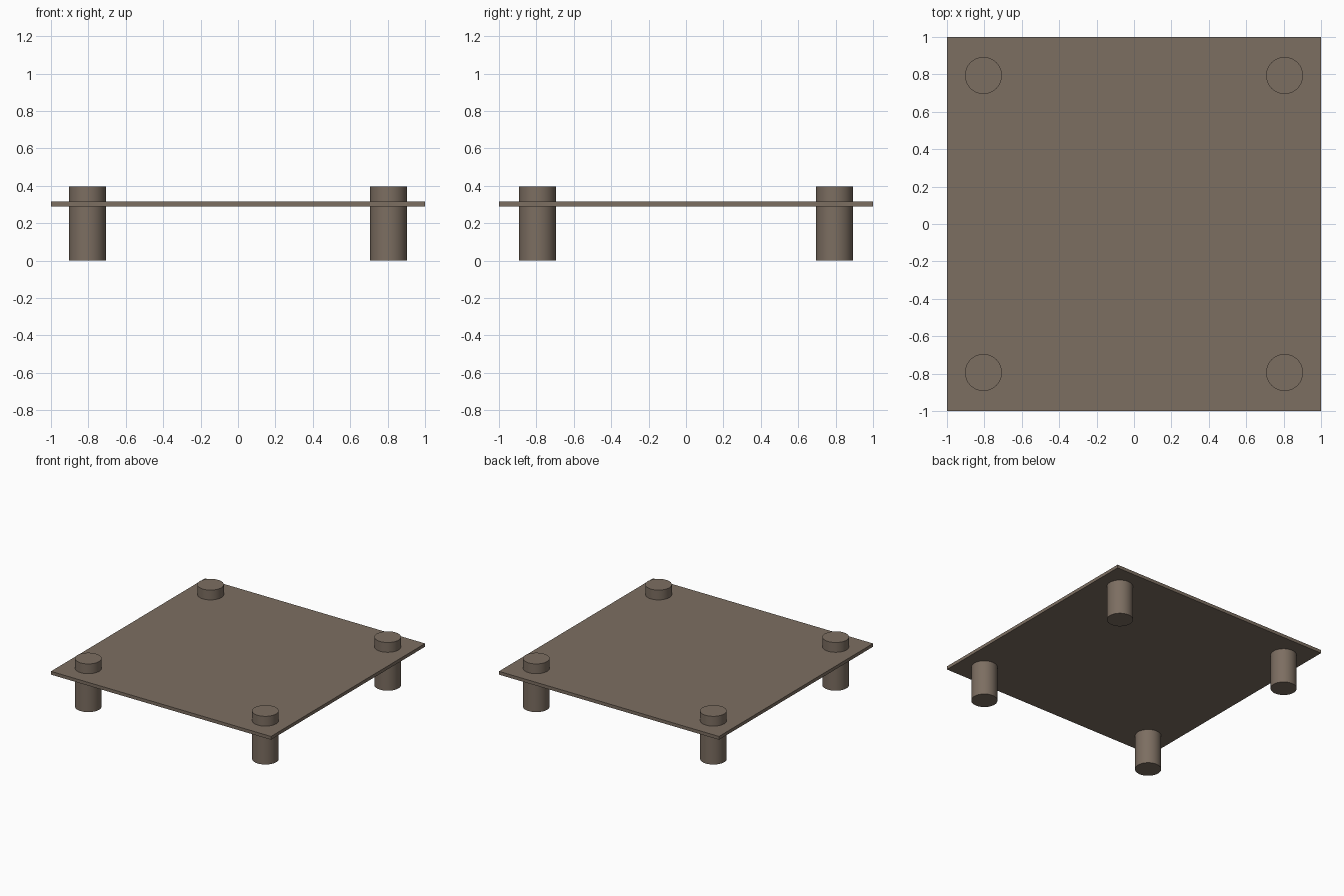
import bpy

if "Cube" in bpy.data.objects:
    bpy.data.objects.remove(bpy.data.objects["Cube"])

# One flat brown for the whole model
brown = bpy.data.materials.new("warm brown")
brown.diffuse_color = (0.202, 0.156, 0.120, 1)
brown.use_nodes = True
brown.node_tree.nodes["Principled BSDF"].inputs["Base Color"].default_value = brown.diffuse_color

# Thin square tabletop
bpy.ops.mesh.primitive_cube_add(size=1, location=(0, 0, 0.302))
top = bpy.context.object
top.name = "tabletop"
top.scale = (2, 2, 0.027)
bpy.ops.object.transform_apply(location=False, rotation=False, scale=True)
top.data.materials.append(brown)

# Four round legs that pass up through the tabletop
for sx, side in ((-1, "left"), (1, "right")):
    for sy, end in ((-1, "front"), (1, "back")):
        bpy.ops.mesh.primitive_cylinder_add(
            vertices=32, radius=0.099, depth=0.396,
            location=(sx * 0.805, sy * 0.794, 0.198))
        leg = bpy.context.object
        leg.name = f"{end}_{side}_leg"
        leg.data.materials.append(brown)
        bpy.ops.object.shade_smooth_by_angle()
